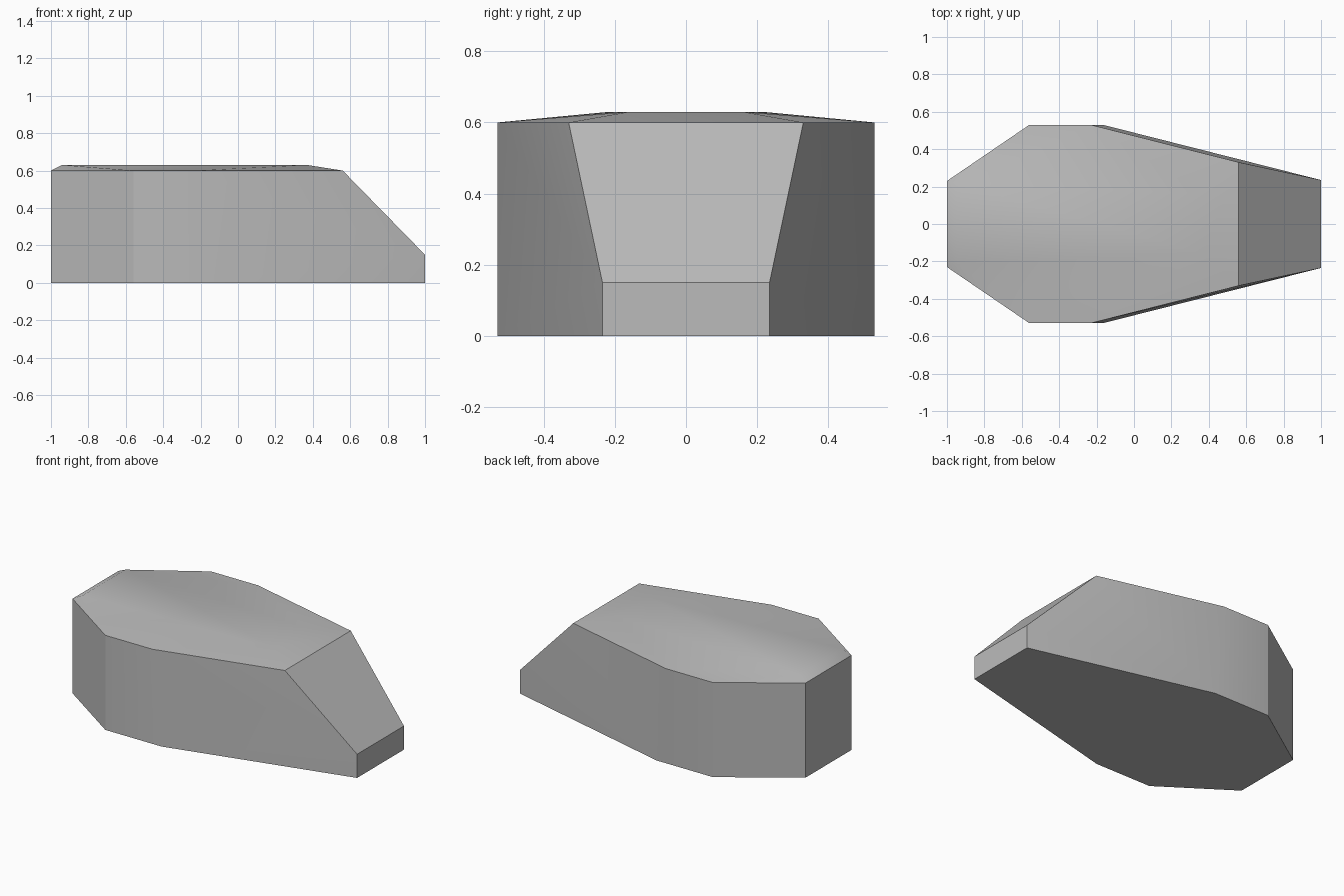
import bpy
import bmesh
import math

cube = bpy.data.objects.get("Cube")
if cube:
    bpy.data.objects.remove(cube, do_unlink=True)

# Plain grey body colour
grey = bpy.data.materials.new("plain_grey")
grey.use_nodes = True
colour = (0.5, 0.5, 0.5, 1)
grey.diffuse_color = colour
grey.node_tree.nodes["Principled BSDF"].inputs["Base Color"].default_value = colour

# Half cross-sections (x, half width, z), mirrored across y
base = [(-1, 0.23, 0), (-0.56, 0.53, 0), (-0.165, 0.53, 0), (1, 0.235, 0)]
shoulder = [(-1, 0.23, 0.6), (-0.56, 0.53, 0.6), (-0.23, 0.53, 0.6),
            (0.56, 0.33, 0.6), (1, 0.235, 0.15)]
crown = [(-0.94, 0.215, 0.63), (0.37, 0.16, 0.63)]

# Convex faceted body with a sloped nose and a shallow crown
bm = bmesh.new()
for x, y, z in base + shoulder + crown:
    for side in (-1, 1):
        bm.verts.new((x, side * y, z))
bmesh.ops.convex_hull(bm, input=bm.verts)
bmesh.ops.dissolve_limit(bm, angle_limit=math.radians(0.6),
                         verts=bm.verts, edges=bm.edges)
bmesh.ops.recalc_face_normals(bm, faces=bm.faces)

mesh = bpy.data.meshes.new("faceted_body")
bm.to_mesh(mesh)
bm.free()
mesh.materials.append(grey)
body = bpy.data.objects.new("faceted_body", mesh)
bpy.context.collection.objects.link(body)

# Soft shading over shallow bends, crisp corners elsewhere
bpy.ops.object.select_all(action="DESELECT")
body.select_set(True)
bpy.context.view_layer.objects.active = body
bpy.ops.object.shade_smooth_by_angle(angle=math.radians(30))
